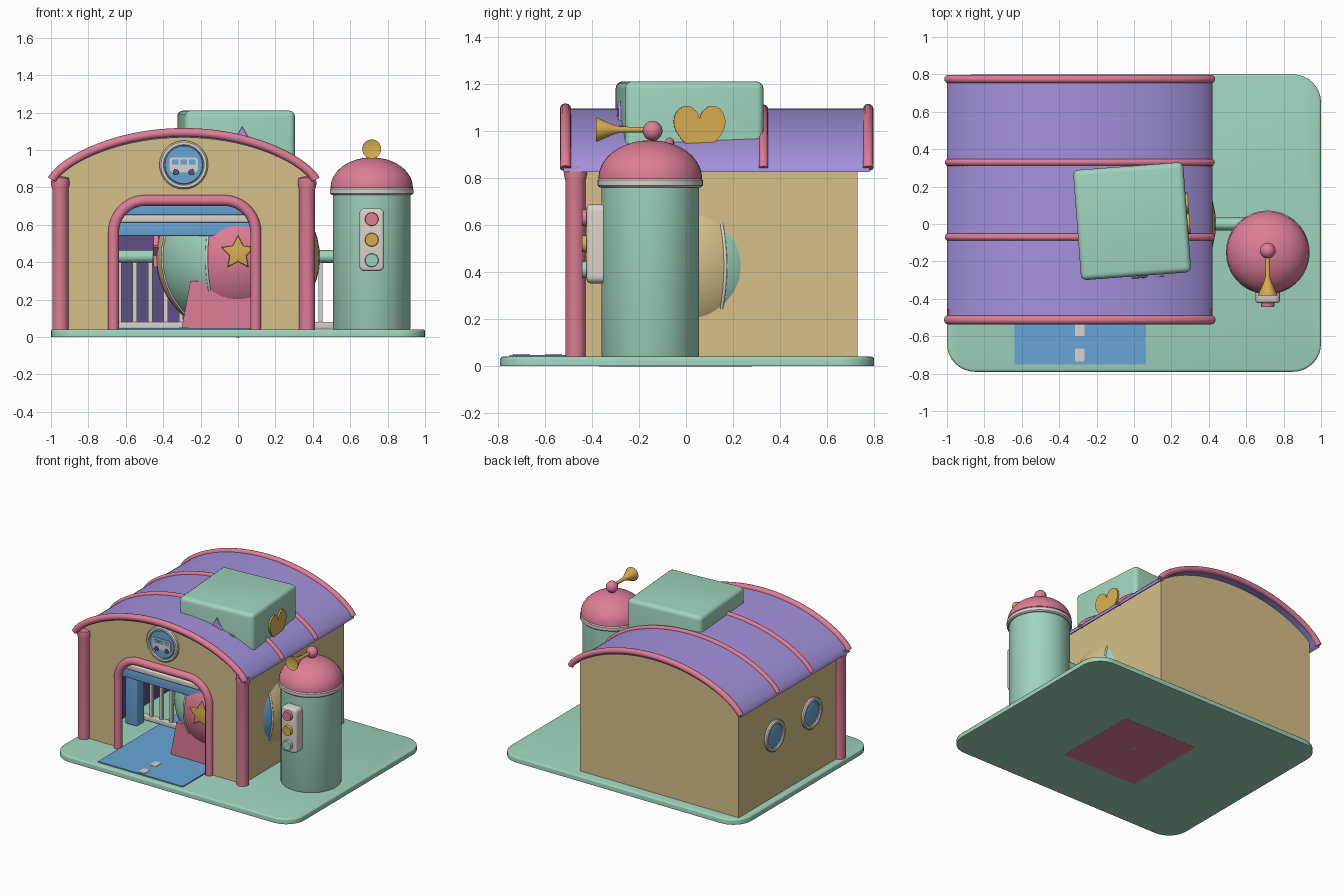
import bpy, bmesh, math
from mathutils import Matrix, Vector

if "Cube" in bpy.data.objects:
    bpy.data.objects.remove(bpy.data.objects["Cube"])
pi, sin, cos = math.pi, math.sin, math.cos


def material(name, rgb):
    m = bpy.data.materials.new(name)
    m.diffuse_color = [((c / 255 + 0.055) / 1.055) ** 2.4 for c in rgb] + [1]
    m.use_nodes = True
    m.node_tree.nodes["Principled BSDF"].inputs["Base Color"].default_value = m.diffuse_color
    return m


GREEN = material("mint green", (160, 212, 190))
PURPLE = material("lilac", (164, 145, 220))
DARK = material("deep purple", (94, 80, 132))
PINK = material("rose pink", (222, 125, 150))
TAN = material("sand", (214, 192, 138))
BLUE = material("sky blue", (104, 166, 214))
WHITE = material("warm white", (218, 211, 202))
GOLD = material("gold", (216, 174, 82))


def finish(name, bm, mats, mtx=Matrix()):
    bmesh.ops.recalc_face_normals(bm, faces=bm.faces)
    me = bpy.data.meshes.new(name)
    bm.transform(mtx)
    bm.to_mesh(me)
    bm.free()
    for m in (mats if isinstance(mats, list) else [mats]):
        me.materials.append(m)
    ob = bpy.data.objects.new(name, me)
    bpy.context.collection.objects.link(ob)
    return ob


def box(name, x, y, z, mat, bevel=0.0, taper=1.0, mtx=Matrix()):
    bm = bmesh.new()
    bmesh.ops.create_cube(bm, size=1)
    for v in bm.verts:
        s = taper if v.co.z > 0 else 1
        v.co = Vector([(a + b) / 2 + c * (b - a) * (s if i == 0 else 1)
                       for i, ((a, b), c) in enumerate(zip((x, y, z), v.co))])
    if bevel:
        bmesh.ops.bevel(bm, geom=bm.edges[:], offset=bevel, segments=4, profile=0.5, affect='EDGES')
    return finish(name, bm, mat, mtx)


def prism(name, pts, depth, mat, mtx, bevel=0.0):
    """Outline in local xy, extruded along local z."""
    bm = bmesh.new()
    f = bm.faces.new([bm.verts.new((p[0], p[1], 0)) for p in pts])
    r = bmesh.ops.extrude_face_region(bm, geom=[f])
    top = [v for v in r['geom'] if isinstance(v, bmesh.types.BMVert)]
    bmesh.ops.translate(bm, verts=top, vec=(0, 0, depth))
    if bevel:
        rim = [e for e in bm.edges if all(abs(v.co.z - depth) < 1e-6 for v in e.verts)]
        bmesh.ops.bevel(bm, geom=rim, offset=bevel, segments=3, profile=0.5, affect='EDGES')
    return finish(name, bm, mat, mtx)


def lathe(name, prof, mat, mtx, n=48):
    """Profile of (radius, height) turned about local z."""
    bm = bmesh.new()
    rings = [[bm.verts.new((r * cos(2 * pi * i / n), r * sin(2 * pi * i / n), z)) for i in range(n)]
             for r, z in [(max(r, 1e-5), z) for r, z in prof]]
    for a, b in zip(rings, rings[1:]):
        for i in range(n):
            bm.faces.new((a[i], a[(i + 1) % n], b[(i + 1) % n], b[i]))
    bmesh.ops.remove_doubles(bm, verts=bm.verts, dist=1e-4)
    return finish(name, bm, mat, mtx)


def tube(name, pts, r, mat):
    cu = bpy.data.curves.new(name, 'CURVE')
    cu.dimensions, cu.bevel_depth, cu.bevel_resolution, cu.use_fill_caps = '3D', r, 4, True
    sp = cu.splines.new('POLY')
    sp.points.add(len(pts) - 1)
    for p, q in zip(sp.points, pts):
        p.co = (*q, 1)
    tmp = bpy.data.objects.new(name, cu)
    bpy.context.collection.objects.link(tmp)
    bpy.context.view_layer.update()
    bm = bmesh.new()
    bm.from_mesh(tmp.to_mesh())
    bpy.data.objects.remove(tmp)
    return finish(name, bm, mat)


def at(x, y, z):
    return Matrix.Translation((x, y, z))


FRONT = Matrix.Rotation(pi / 2, 4, 'X')              # local z points to -y


def side(deg):                                       # FRONT turned about z
    return Matrix.Rotation(math.radians(deg), 4, 'Z') @ FRONT


def disc(r, h):
    return [(0, 0), (r, 0), (r, h * 0.7), (r * 0.93, h), (0, h)]


def ball_profile(r, h, n=16, a0=-pi / 2):
    return [(r * cos(a0 + (pi / 2 - a0) * i / n), h * sin(a0 + (pi / 2 - a0) * i / n)) for i in range(n + 1)]


def round_rect(w, h, r, n=8):
    return [(sx * (w - r) + r * cos(a0 + pi / 2 * i / n), sy * (h - r) + r * sin(a0 + pi / 2 * i / n))
            for sx, sy, a0 in ((1, 1, 0), (-1, 1, pi / 2), (-1, -1, pi), (1, -1, 1.5 * pi)) for i in range(n + 1)]


def star(r, k=0.5):
    return [((r if i % 2 == 0 else r * k) * sin(pi * i / 5), (r if i % 2 == 0 else r * k) * cos(pi * i / 5))
            for i in range(10)]


# ground slab, drive and lane dashes
prism("ground_slab", round_rect(1, 0.795, 0.15), 0.04, GREEN, at(0, 0.005, 0), 0.012)
box("drive", (-0.64, 0.065), (-0.75, 0.68), (0.03, 0.048), BLUE)
for y in (-0.70, -0.565):
    prism("lane_dash", round_rect(0.026, 0.035, 0.01, 3), 0.004, WHITE, at(-0.29, y, 0.047))

# roof shape: half circle segment and half ellipse
CX = -0.29


def roof_z(dx):
    return 0.825 + 0.5 * (math.sqrt(1.1406 - dx * dx) - 0.798) + 0.135 * math.sqrt(max(0, 1 - (dx / 0.71) ** 2))


def arc(w, drop=0.0, n=40):
    return [(CX + w * cos(pi * i / n), roof_z(w * cos(pi * i / n)) - drop) for i in range(n + 1)]


prism("roof", arc(0.71) + arc(0.685, 0.03)[::-1], 1.30, PURPLE, at(0, 0.78, 0) @ FRONT)
for y, r in ((-0.512, 0.024), (-0.07, 0.019), (0.33, 0.019), (0.775, 0.022)):
    tube("roof_rib", [(x, y, z) for x, z in arc(0.705, 0.002)], r, PINK)

# walls with an arched doorway
door = [(-0.665, 0.04)] + [(CX - 0.375 * 1 + 0.17 - 0.17 * cos(a), 0.56 + 0.17 * sin(a))
                           for a in [pi / 2 * i / 10 for i in range(11)]]
door += [(2 * -0.285 - x, z) for x, z in door[::-1]]
top = arc(0.66, 0.015)
prism("front_wall", [(0.37, 0.04)] + top + [(-0.95, 0.04)] + door, 0.04, TAN, at(0, -0.43, 0) @ FRONT)
prism("back_wall", [(0.37, 0.04)] + top + [(-0.95, 0.04)], 0.04, TAN, at(0, 0.73, 0) @ FRONT)
prism("back_lining", [(0.33, 0.05)] + arc(0.62, 0.03) + [(-0.91, 0.05)], 0.01, DARK, at(0, 0.69, 0) @ FRONT)
for s in (-1, 1):
    w = sorted((CX + s * 0.66, CX + s * 0.62))
    box("side_wall", w, (-0.45, 0.71), (0.04, 0.88), TAN)
    w = sorted((CX + s * 0.62, CX + s * 0.61))
    box("side_lining", w, (-0.43, 0.69), (0.045, 0.87), DARK)
    # corner columns at the front
    lathe("corner_column", [(0, 0), (0.043, 0), (0.043, 0.76), (0.05, 0.79), (0.046, 0.82), (0, 0.83)], PINK,
          at(CX + s * 0.66, -0.47, 0.03), 24)
tube("door_frame", [(x, -0.475, z) for x, z in door], 0.029, PINK)

# shutter above the door
for z0, z1, m, d in ((0.54, 0.612, BLUE, 0), (0.612, 0.652, WHITE, 0.012), (0.652, 0.74, BLUE, 0)):
    box("shutter_slat", (-0.72, 0.15), (-0.40 - d, -0.35), (z0, z1), m, 0.008)

# round windows in the left wall
for y in (-0.13, 0.31):
    m = at(-0.945, y, 0.50) @ side(-90)
    lathe("window_ring", [(0.085, 0), (0.115, 0), (0.115, 0.018), (0.108, 0.025), (0.092, 0.025), (0.085, 0.018),
                          (0.085, 0)], WHITE, m)
    lathe("window_glass", disc(0.088, 0.014), BLUE, m)

# bus badge over the door
badge = at(CX, -0.465, 0.92) @ FRONT
lathe("badge_rim", [(0, 0), (0.13, 0), (0.13, 0.022), (0.122, 0.03), (0.108, 0.03), (0.105, 0.02), (0, 0.02)],
      WHITE, badge)
lathe("badge_disc", disc(0.107, 0.024), BLUE, badge)
prism("badge_bus", round_rect(0.075, 0.04, 0.015, 4), 0.03, WHITE, badge)
for x in (-0.045, 0, 0.045):
    prism("bus_window", round_rect(0.018, 0.013, 0.004, 3), 0.033, BLUE, badge @ at(x, 0.015, 0))
for x in (-0.042, 0.042):
    lathe("bus_wheel", disc(0.017, 0.035), DARK, badge @ at(x, -0.038, 0), 20)

# striped ball on its cradle
BALL = at(0, 0, 0.425)
ball = lathe("striped_ball", ball_profile(0.438, 0.42, 24), [PINK, BLUE, TAN, GREEN], BALL)
for p in ball.data.polygons:
    a = math.degrees(math.atan2(p.center.y, p.center.x))
    p.material_index = int(((a + 112.5) % 360) // 45) % 4
for k in range(8):
    a = math.radians(22.5 + 45 * k)
    tube("ball_seam", [(r * cos(a), r * sin(a), 0.425 + z) for r, z in ball_profile(0.438, 0.42, 24)], 0.007, WHITE)
box("ball_cradle", (-0.31, 0.31), (-0.37, 0.28), (-0.001, 0.30), PINK, 0, 0.82)
for deg, m in ((0, GOLD), (-90, PINK), (180, GOLD)):
    prism("ball_star", star(0.095), 0.03, m, at(0, 0, 0.45) @ side(deg) @ at(0, 0, 0.424), 0.008)

# barrier rail with pickets
tube("rail", [(-0.85, 0, 0.43), (0.6, 0, 0.43)], 0.034, GREEN)
box("picket_foot", (-0.85, 0.52), (-0.02, 0.02), (0.045, 0.08), WHITE, 0.006)
for i in range(16):
    x = -0.80 + i * 0.0827
    box("picket", (x - 0.011, x + 0.011), (-0.011, 0.011), (0.06, 0.41), WHITE)
box("rail_post", (-0.85, -0.75), (-0.13, -0.04), (0.04, 0.54), BLUE, 0.01)

# tower with dome
T = at(0.715, -0.152, 0)
lathe("tower", [(0, 0.03), (0.2, 0.03), (0.208, 0.05), (0.208, 0.77), (0, 0.77)], GREEN, T)
lathe("tower_collar", [(0, 0.76), (0.215, 0.76), (0.224, 0.768), (0.224, 0.79), (0.215, 0.80), (0, 0.80)], WHITE, T)
lathe("tower_dome", ball_profile(0.22, 0.162, 14, 0), PINK, T @ at(0, 0, 0.798))
lathe("dome_knob", ball_profile(0.042, 0.042), PINK, T @ at(0, 0.01, 1.0), 24)
lathe("horn", [(0, 0.03), (0.011, 0.03), (0.013, 0.14), (0.022, 0.17), (0.051, 0.235), (0.051, 0.24), (0, 0.225)],
      GOLD, T @ at(0, 0.01, 1.005) @ FRONT, 32)

# signal lights on the tower
SIG = at(0.715, -0.35, 0.52) @ FRONT
prism("signal_case", round_rect(0.066, 0.168, 0.03), 0.072, WHITE, SIG, 0.015)
for z, m in ((0.11, PINK), (0, GOLD), (-0.11, GREEN)):
    lathe("signal_lamp", disc(0.037, 0.093), m, SIG @ at(0, z, 0), 32)

# big toy block through the roof, with a shape on each side
BLOCK = at(-0.01, 0.015, 0.915) @ Matrix.Rotation(math.radians(4.3), 4, 'Z')
box("toy_block", (-0.295, 0.295), (-0.295, 0.295), (-0.295, 0.295), GREEN, 0.03, 1, BLOCK)
heart = [(0.0069 * 16 * sin(t) ** 3,
          0.0085 * (13 * cos(t) - 5 * cos(2 * t) - 2 * cos(3 * t) - cos(4 * t)))
         for t in [2 * pi * i / 48 for i in range(48)]]
prism("block_heart", heart, 0.022, GOLD, BLOCK @ side(90) @ at(0.02, 0.09, 0.285))
prism("block_star", star(0.15, 0.55), 0.022, PURPLE, BLOCK @ side(0) @ at(0.01, 0.06, 0.285), 0.006)
lathe("block_dot", disc(0.12, 0.022), BLUE, BLOCK @ side(180) @ at(0, 0.03, 0.285))
prism("block_triangle", [(-0.13, -0.05), (0.13, -0.05), (0, 0.18)], 0.022, PINK, BLOCK @ side(-90) @ at(0, 0, 0.285))

# soft shading with crisp edges
bpy.ops.object.select_all(action='SELECT')
bpy.context.view_layer.objects.active = ball
bpy.ops.object.shade_smooth_by_angle(angle=math.radians(38))
